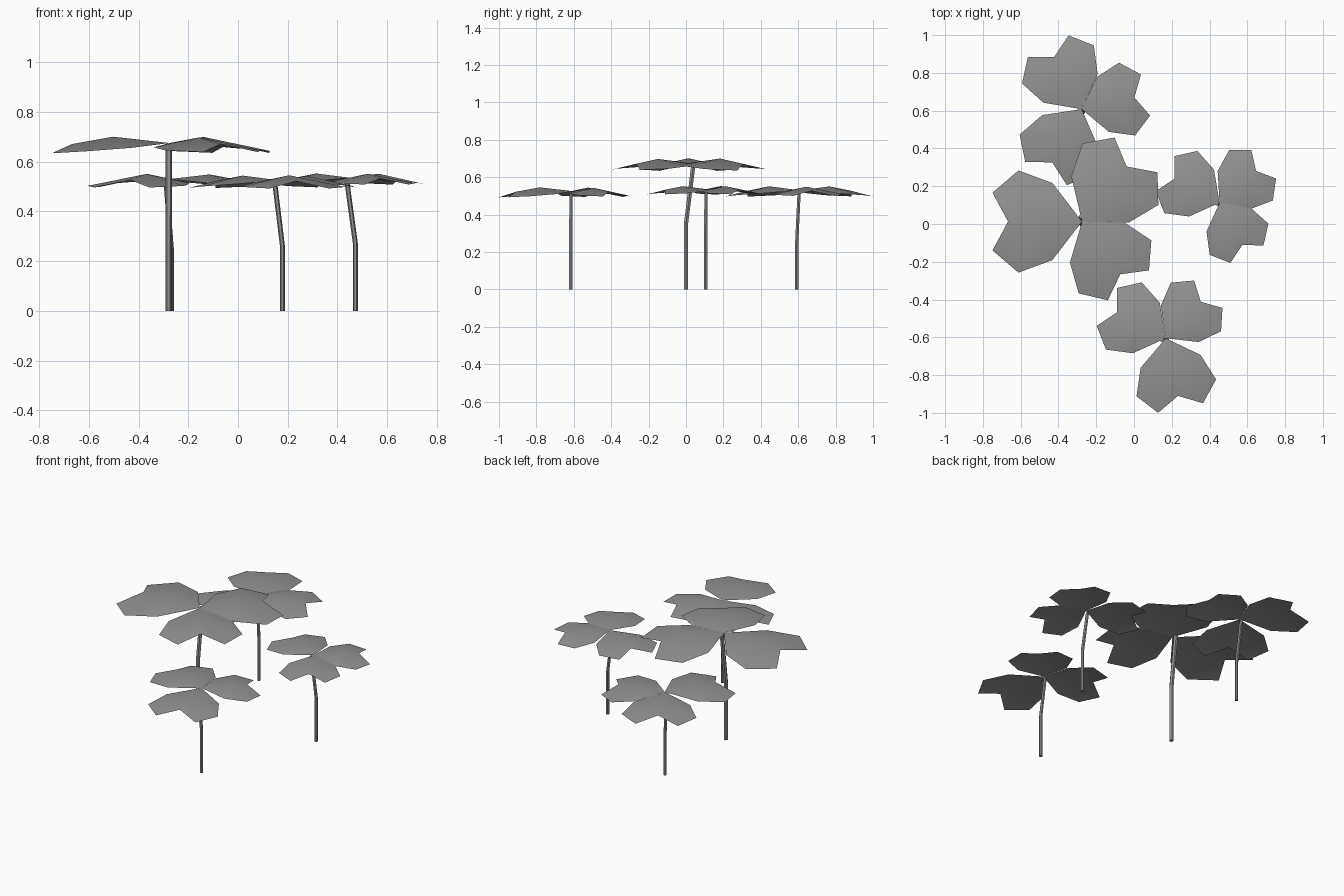
import bpy, bmesh
from math import sin, cos, pi, radians
from mathutils import Vector

if "Cube" in bpy.data.objects:
    bpy.data.objects.remove(bpy.data.objects["Cube"])

# half outline of a heart-shaped leaflet: (along, sideways, height) / notch distance
SIDE = [(0.40, 0.52, -0.05), (0.86, 0.69, -0.085), (1.21, 0.39, -0.105)]
NOTCH = (1.0, 0.0, -0.01)
RIB = (0.58, 0.0, 0.065)
OUTLINE = [(0, 0, 0)] + SIDE + [NOTCH] + [(a, -s, h) for a, s, h in reversed(SIDE)]

# dark grey for the whole plant
GREY = bpy.data.materials.new("dark_grey")
GREY.diffuse_color = (0.29, 0.29, 0.29, 1)
GREY.use_nodes = True
GREY.node_tree.nodes["Principled BSDF"].inputs["Base Color"].default_value = GREY.diffuse_color


def finish(bm, name):
    bmesh.ops.recalc_face_normals(bm, faces=bm.faces)
    me = bpy.data.meshes.new(name)
    bm.to_mesh(me)
    bm.free()
    me.materials.append(GREY)
    ob = bpy.data.objects.new(name, me)
    bpy.context.collection.objects.link(ob)
    bpy.ops.object.select_all(action='DESELECT')
    ob.select_set(True)
    bpy.context.view_layer.objects.active = ob
    bpy.ops.object.shade_smooth_by_angle(angle=radians(30))
    return ob


def leaflet(name, base, angle, length):
    a = radians(angle)
    bm = bmesh.new()

    def vert(p):
        u, s, h = (c * length for c in p)
        return bm.verts.new((base[0] + u * cos(a) - s * sin(a),
                             base[1] + u * sin(a) + s * cos(a), base[2] + h))
    ring = [vert(p) for p in OUTLINE]
    rib = vert(RIB)
    for i, v in enumerate(ring):
        bm.faces.new((rib, v, ring[(i + 1) % len(ring)]))
    ob = finish(bm, name)
    # tops face upward
    if sum(p.normal.z for p in ob.data.polygons) < 0:
        ob.data.flip_normals()


def stem(name, path, radius, sides=6):
    bm = bmesh.new()
    rings = [[bm.verts.new(Vector(p) + Vector((radius * cos(2 * pi * i / sides),
                                               radius * sin(2 * pi * i / sides), 0)))
              for i in range(sides)] for p in path]
    for lo, hi in zip(rings, rings[1:]):
        for i in range(sides):
            j = (i + 1) % sides
            bm.faces.new((lo[i], lo[j], hi[j], hi[i]))
    bm.faces.new(rings[0])
    bm.faces.new(rings[-1])
    finish(bm, name)


# plants: stem path, stem radius, leaflet base, (direction, notch distance)
PLANTS = {
    "tall_clover": ([(-.279, 0, 0), (-.279, 0, .35), (-.278, .04, .672)], .013,
                    (-.275, .013, .675), [(180, .392), (51, .375), (-54, .345)]),
    "back_clover": ([(-.268, .592, 0), (-.268, .592, .25), (-.29, .605, .525)], .01,
                    (-.277, .608, .53), [(118, .312), (12.5, .286), (-119, .322)]),
    "right_clover": ([(.472, .105, 0), (.472, .105, .27), (.437, .107, .527)], .01,
                     (.453, .113, .535), [(152, .27), (41, .256), (-62, .255)]),
    "front_clover": ([(.178, -.616, 0), (.178, -.616, .265), (.147, -.615, .522)], .01,
                     (.168, -.605, .525), [(152, .292), (46, .268), (-78, .312)]),
}
for name, (path, radius, base, leaves) in PLANTS.items():
    stem(name + "_stem", path, radius)
    for i, (angle, length) in enumerate(leaves, 1):
        leaflet(f"{name}_leaflet_{i}", base, angle, length)
